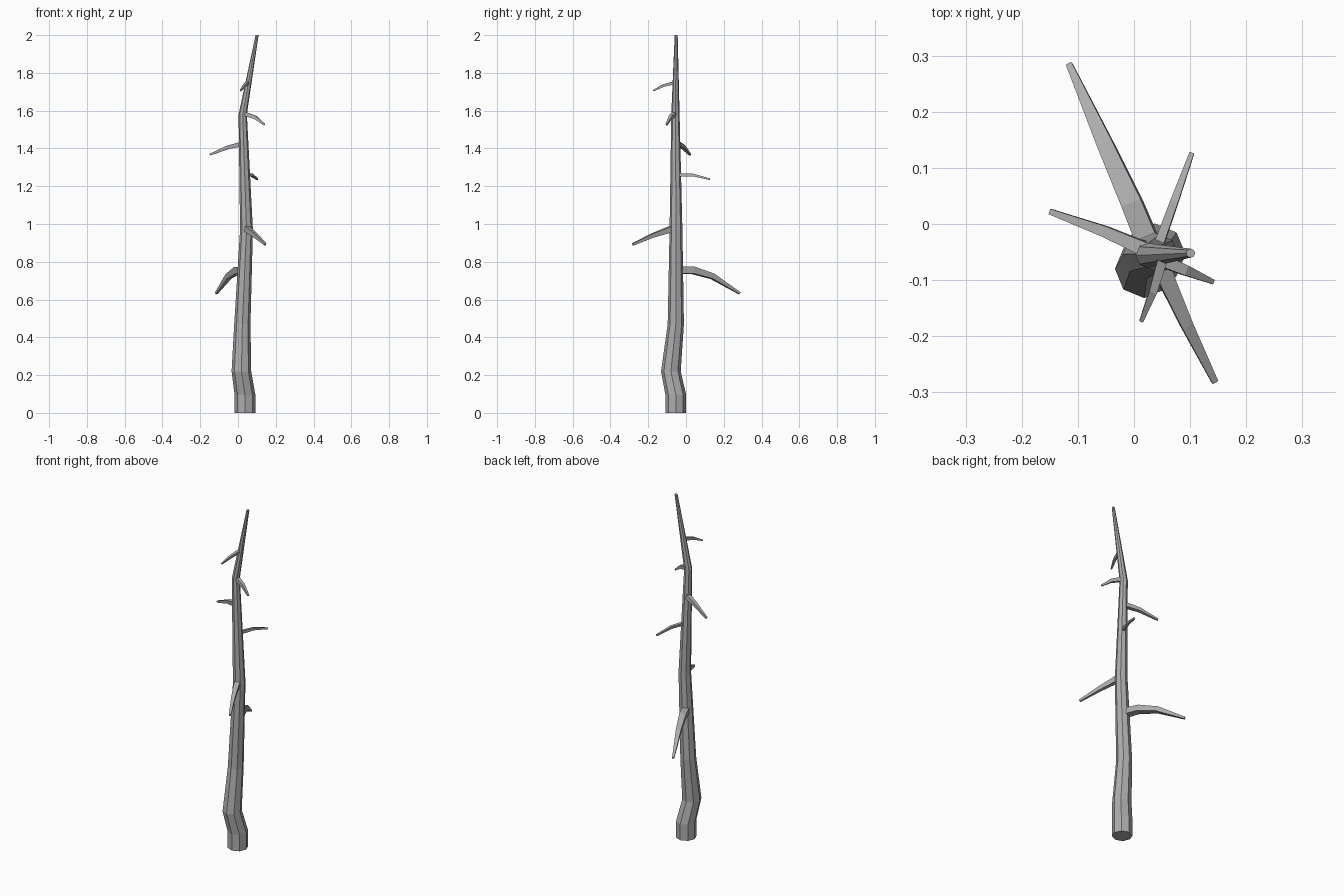
import bpy, bmesh
from math import cos, sin, tau, radians
from mathutils import Vector

if "Cube" in bpy.data.objects:
    bpy.data.objects.remove(bpy.data.objects["Cube"])

bark = bpy.data.materials.new("dark_grey_bark")
bark.diffuse_color = (.42, .42, .42, 1)
bark.use_nodes = True
bark.node_tree.nodes["Principled BSDF"].inputs["Base Color"].default_value = bark.diffuse_color


def tube(name, pts, radii, sides, flat=False, turn=0):
    """Capped tapering tube; rings are level if flat, else square to the path."""
    pts = [Vector(p) for p in pts]
    bm = bmesh.new()
    rings = []
    for i, (p, r) in enumerate(zip(pts, radii)):
        u, v = Vector((1, 0, 0)), Vector((0, 1, 0))
        if not flat:
            t = (pts[min(i + 1, len(pts) - 1)] - pts[max(i - 1, 0)]).normalized()
            u = t.cross(Vector((0, 0, 1))).normalized()
            v = u.cross(t)
        angles = [turn + tau * k / sides for k in range(sides)]
        rings.append([bm.verts.new(p + r * (cos(a) * u + sin(a) * v)) for a in angles])
    for a, b in zip(rings, rings[1:]):
        for k in range(sides):
            n = (k + 1) % sides
            bm.faces.new((a[k], a[n], b[n], b[k]))
    bm.faces.new(rings[0][::-1])
    bm.faces.new(rings[-1])
    bmesh.ops.recalc_face_normals(bm, faces=bm.faces)
    me = bpy.data.meshes.new(name)
    bm.to_mesh(me)
    bm.free()
    me.materials.append(bark)
    ob = bpy.data.objects.new(name, me)
    bpy.context.collection.objects.link(ob)


# crooked eight-sided trunk
tube("trunk",
     [(.037, -.054, 0), (.037, -.054, .095), (.018, -.08, .22), (.023, -.054, .47),
      (.045, -.053, .97), (.025, -.056, 1.58), (.101, -.052, 2)],
     [.055, .055, .052, .043, .034, .022, .008], 8, flat=True)

# drooping dead branches, four-sided: path points and radii
branches = [
    ([(.028, -.04, .755), (-.003, .036, .755), (-.05, .14, .723), (-.115, .284, .633)], [.028, .026, .02, .008]),
    ([(.043, -.06, .98), (.06, -.105, .964), (.094, -.18, .938), (.144, -.281, .892)], [.022, .02, .015, .008]),
    ([(.045, -.035, 1.26), (.072, .04, 1.259), (.103, .126, 1.237)], [.012, .01, .006]),
    ([(.02, -.045, 1.423), (-.05, -.014, 1.407), (-.149, .022, 1.367)], [.018, .014, .007]),
    ([(.035, -.06, 1.583), (.09, -.082, 1.565), (.14, -.103, 1.526)], [.016, .013, .006]),
    ([(.05, -.065, 1.747), (.034, -.12, 1.733), (.013, -.173, 1.706)], [.012, .01, .005]),
]
for i, (pts, radii) in enumerate(branches, 1):
    tube(f"branch_{i}", pts, radii, 4, turn=radians(50))
